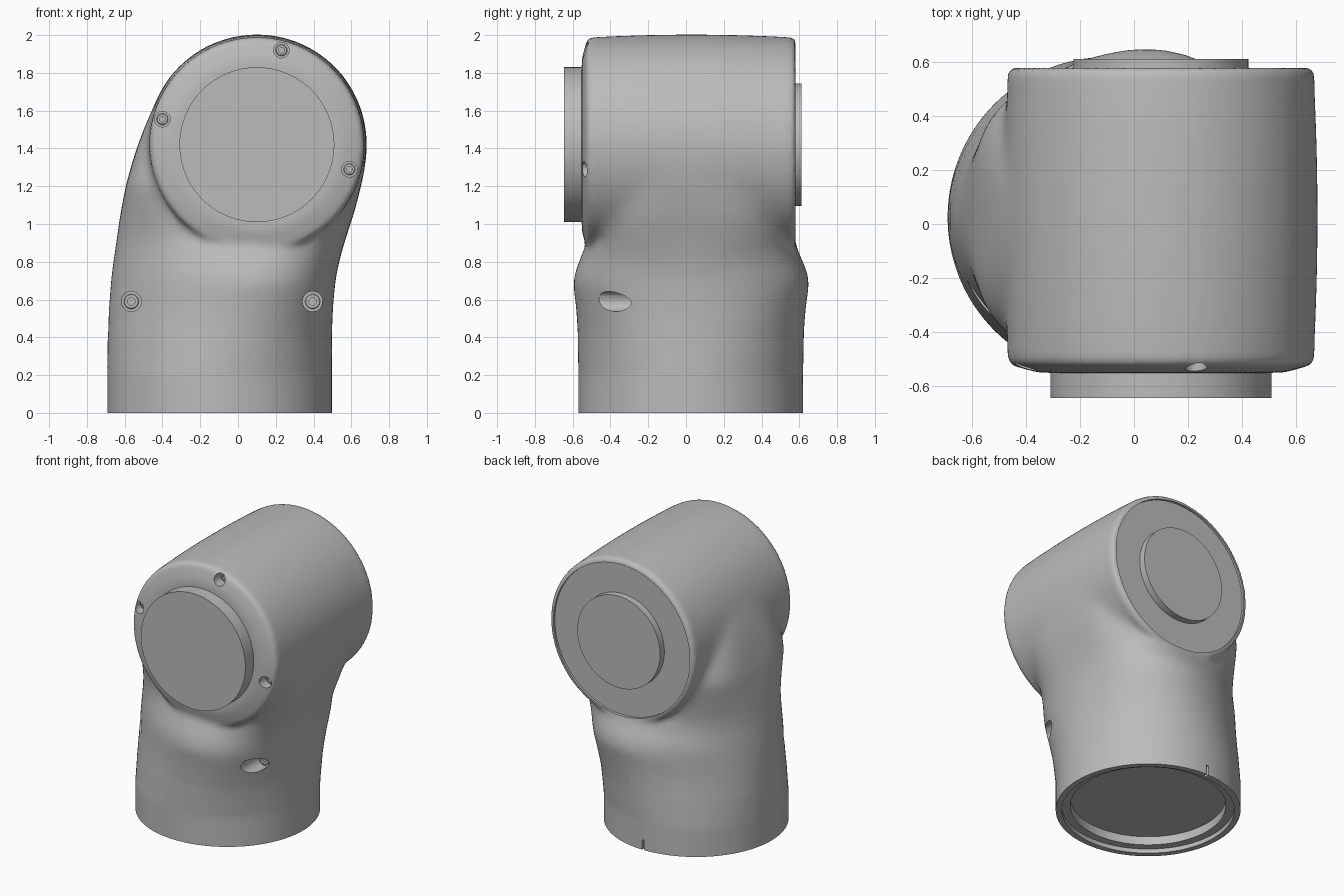
import bpy, bmesh
from math import cos, sin, tau, copysign

if "Cube" in bpy.data.objects:
    bpy.data.objects.remove(bpy.data.objects["Cube"])

grey = bpy.data.materials.new("satin grey")
grey.use_nodes = True
grey.diffuse_color = (0.5, 0.5, 0.5, 1)
grey.node_tree.nodes["Principled BSDF"].inputs["Base Color"].default_value = grey.diffuse_color

JOINT = (0.1, 1.42)      # x, z of the cross axis
FOOT = (-0.097, 0.025)   # x, y of the tube axis


def loft(name, rings):
    """Skin a closed solid over equal-length rings of points."""
    bm = bmesh.new()
    loops = [[bm.verts.new(p) for p in ring] for ring in rings]
    n = len(loops[0])
    for a, b in zip(loops, loops[1:]):
        for i in range(n):
            j = (i + 1) % n
            bm.faces.new((a[i], a[j], b[j], b[i]))
    bm.faces.new(loops[0])
    bm.faces.new(loops[-1])
    bmesh.ops.recalc_face_normals(bm, faces=bm.faces)
    mesh = bpy.data.meshes.new(name)
    bm.to_mesh(mesh)
    bm.free()
    obj = bpy.data.objects.new(name, mesh)
    bpy.context.collection.objects.link(obj)
    mesh.materials.append(grey)
    return obj


def turned(name, profile, centre, axis="Y", n=96):
    """Lathe a (radius, height) profile about an axis through centre."""
    u, v = centre
    rings = []
    for r, h in profile:
        pts = [(u + r * cos(tau * i / n), v + r * sin(tau * i / n)) for i in range(n)]
        rings.append([(p, h, q) if axis == "Y" else (p, q, h) for p, q in pts])
    return loft(name, rings)


def disc(name, r, low, high, centre, axis="Y", n=96):
    return turned(name, [(r, low), (r, high)], centre, axis, n)


def boolean(obj, tool, operation="DIFFERENCE"):
    mod = obj.modifiers.new(operation.title(), "BOOLEAN")
    mod.operation, mod.object, mod.solver = operation, tool, "EXACT"
    tool.hide_render = True
    tool.hide_set(True)


def finish(obj, angle=0.75):
    """Bake modifiers and shade smooth with sharp edges."""
    deps = bpy.context.evaluated_depsgraph_get()
    mesh = bpy.data.meshes.new_from_object(obj.evaluated_get(deps))
    obj.modifiers.clear()
    obj.data = mesh
    bpy.ops.object.select_all(action="DESELECT")
    obj.select_set(True)
    bpy.context.view_layer.objects.active = obj
    bpy.ops.object.shade_smooth_by_angle(angle=angle)


# Tube sections: height, left x, right x, front y, back y, squareness, skew
SECTIONS = [
    (-0.1, -0.692, 0.497, -0.57, 0.62, 2, 0),
    (0.2, -0.692, 0.497, -0.57, 0.62, 2, 0),
    (0.4, -0.69, 0.498, -0.573, 0.624, 2, 0.05),
    (0.55, -0.685, 0.503, -0.582, 0.634, 2, 0.1),
    (0.69, -0.675, 0.515, -0.6, 0.655, 2, 0.13),
    (0.76, -0.667, 0.527, -0.585, 0.64, 2.05, 0.12),
    (0.84, -0.655, 0.546, -0.55, 0.6, 2.2, 0.11),
    (0.93, -0.642, 0.572, -0.515, 0.57, 2.5, 0.1),
    (1.05, -0.624, 0.612, -0.505, 0.56, 2.9, 0.06),
    (1.2, -0.595, 0.652, -0.495, 0.55, 3.5, 0),
    (1.3, -0.568, 0.673, -0.485, 0.54, 3.5, 0),
    (1.4, -0.537, 0.683, -0.47, 0.52, 3.3, 0),
    (1.5, -0.5, 0.675, -0.45, 0.5, 3, 0),
    (1.6, -0.457, 0.65, -0.43, 0.48, 3, 0),
    (1.7, -0.407, 0.59, -0.4, 0.45, 3, 0),
]


def section(z, left, right, front, back, square, skew, n=96):
    ring = []
    for i in range(n):
        c, s = [copysign(abs(w) ** (2 / square), w)
                for w in (cos(tau * i / n), sin(tau * i / n))]
        ring.append(((left + right) / 2 + (right - left) / 2 * c + skew * s * s,
                     (front + back) / 2 + (back - front) / 2 * s, z))
    return ring


# Housing: tube and barrel fused; the barrel bulges and has a sloping front rim
housing = loft("housing", [section(*s) for s in SECTIONS])
bulge = [(0.568 + 0.06 * t * (1 - t), -0.5 + 1.06 * t) for t in (i / 8 for i in range(9))]
barrel = turned("barrel_tool", [(0.3, -0.552), (0.455, -0.552), (0.55, -0.526), (0.565, -0.514)]
                + bulge + [(0.566, 0.57), (0.554, 0.58)], JOINT)
boolean(housing, barrel, "UNION")
remesh = housing.modifiers.new("Fuse", "REMESH")
remesh.mode, remesh.voxel_size, remesh.use_smooth_shade = "VOXEL", 0.018, True
soften = housing.modifiers.new("Soften", "SMOOTH")
soften.factor, soften.iterations = 0.5, 6
finish(housing)

# Blend the junction widely but leave the barrel rims crisp
group = housing.vertex_groups.new(name="junction")
group.add([v.index for v in housing.data.vertices
           if 0.4 < v.co.z < 0.83 or (0.8 < v.co.z < 1.75 and -0.45 < v.co.y < 0.51)],
          1.0, "REPLACE")
blend = housing.modifiers.new("Blend", "SMOOTH")
blend.factor, blend.iterations, blend.vertex_group = 0.5, 45, "junction"
finish(housing)

# Foot opening in two steps, and the rear rim recess
cutters = [
    disc("foot_trim", 1.0, -0.3, 0.0, FOOT, "Z"),
    disc("foot_step", 0.555, -0.2, 0.03, FOOT, "Z"),
    disc("foot_bore", 0.5, -0.2, 0.09, FOOT, "Z"),
    disc("rear_recess", 0.535, 0.564, 0.8, JOINT),
]
# Key slot at the back of the foot
slot = [[(FOOT[0] + x, y, z) for x, z in ((-.008, -.1), (.008, -.1), (.008, .07), (-.008, .07))]
        for y in (0.58, 0.7)]
cutters.append(loft("key_slot", slot))

# Round bosses on both ends of the barrel
front_boss = disc("front_boss", 0.41, -0.646, -0.5, JOINT)
rear_boss = disc("rear_boss", 0.325, 0.5, 0.612, JOINT)

# Socket-head screws, each sunk in a hole: x, z, hole radius, hole floor
HOLES = {
    "rim_top": (0.23, 1.92, 0.041, -0.47),
    "rim_right": (-0.4, 1.555, 0.041, -0.47),
    "rim_left": (0.59, 1.29, 0.041, -0.47),
    "tube_right": (-0.565, 0.59, 0.053, -0.21),
    "tube_left": (0.395, 0.59, 0.053, -0.26),
}
screws = []
for name, (x, z, hole, floor) in HOLES.items():
    cutters.append(disc(name + "_hole", hole, -0.8, floor, (x, z), n=32))
    r, face = hole * 0.75, floor - 0.012
    screws.append(turned(name + "_screw", [(r, floor + 0.03), (r, face + 0.004),
                                           (r - 0.004, face), (r * 0.5, face),
                                           (r * 0.5, face + 0.025)], (x, z), n=32))

for tool in cutters:
    boolean(housing, tool)
for obj in [housing, front_boss, rear_boss] + screws:
    finish(obj)

# Remove the construction solids
for tool in cutters + [barrel]:
    bpy.data.objects.remove(tool)
